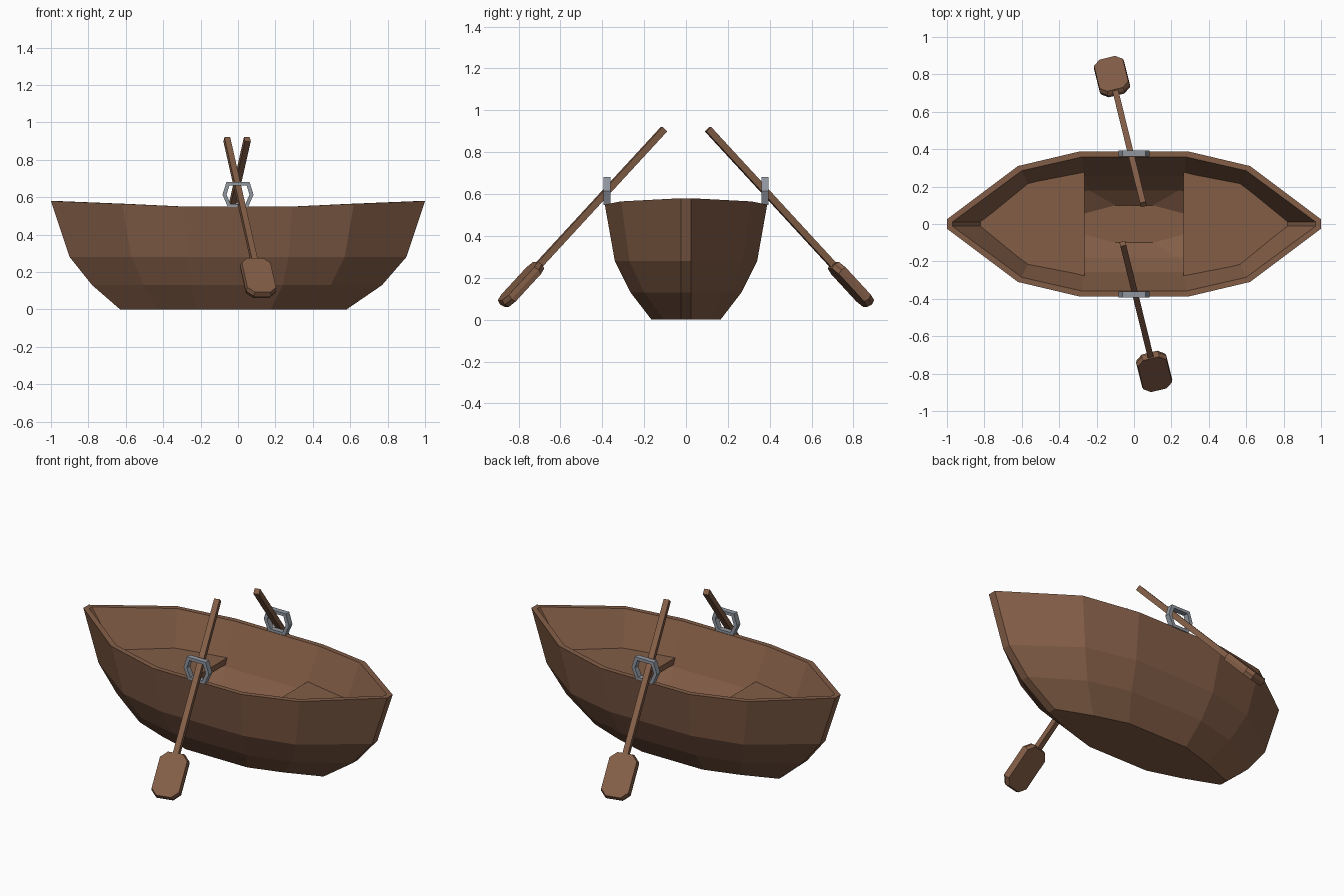
import bpy, bmesh, math
from mathutils import Vector, Matrix

if "Cube" in bpy.data.objects:
    bpy.data.objects.remove(bpy.data.objects["Cube"])


def material(name, rgb):
    m = bpy.data.materials.new(name)
    m.diffuse_color = (*rgb, 1)
    m.use_nodes = True
    m.node_tree.nodes["Principled BSDF"].inputs["Base Color"].default_value = m.diffuse_color
    return m


WOOD = material("brown wood", (0.225, 0.110, 0.062))
METAL = material("grey metal", (0.283, 0.309, 0.352))


def finish(bm, name, mat):
    bmesh.ops.recalc_face_normals(bm, faces=bm.faces[:])
    mesh = bpy.data.meshes.new(name)
    bm.to_mesh(mesh)
    bm.free()
    mesh.materials.append(mat)
    ob = bpy.data.objects.new(name, mesh)
    bpy.context.collection.objects.link(ob)
    return ob


def loft(bm, rings, closed=False):
    """Skin a list of equal-length point rings; cap the ends or join them."""
    vs = [[bm.verts.new(p) for p in r] for r in rings]
    n = len(vs[0])
    pairs = list(zip(vs, vs[1:])) + ([(vs[-1], vs[0])] if closed else [])
    for a, b in pairs:
        for i in range(n):
            j = (i + 1) % n
            bm.faces.new((a[i], a[j], b[j], b[i]))
    if not closed:
        bm.faces.new(vs[0])
        bm.faces.new(vs[-1])


# Hull: outside layers from keel to rim, then inside layers back down
def hull_ring(tip, tip_y, sx, sy, mx, my, z, sheer=0, shift=0):
    quarter = [(tip, tip_y, z + sheer), (sx, sy, z + sheer / 2), (mx, my, z)]
    half = quarter + [(-x, y, h) for x, y, h in reversed(quarter)]
    full = half + [(x, -y, h) for x, y, h in reversed(half)]
    return [(x + shift, y, h) for x, y, h in full]


layers = [
    hull_ring(0.605, 0.025, 0.40, 0.105, 0.20, 0.165, 0.0, 0, -0.025),
    hull_ring(0.775, 0.025, 0.50, 0.20, 0.245, 0.265, 0.13, 0, -0.005),
    hull_ring(0.90, 0.025, 0.57, 0.27, 0.27, 0.34, 0.28),
    hull_ring(1.0, 0.025, 0.62, 0.31, 0.29, 0.388, 0.55, 0.03),
    hull_ring(0.97, 0.012, 0.60, 0.285, 0.28, 0.358, 0.55, 0.03),
    hull_ring(0.79, 0.012, 0.56, 0.20, 0.265, 0.257, 0.32),
    hull_ring(0.65, 0.012, 0.45, 0.14, 0.24, 0.18, 0.22),
    hull_ring(0.50, 0.010, 0.25, 0.06, 0.10, 0.10, 0.15),
]
bm = bmesh.new()
loft(bm, layers)
finish(bm, "hull", WOOD)

# Seats: a plank filling each pointed end
for side, label in ((-1, "left"), (1, "right")):
    half = [(0.265, 0.277), (0.57, 0.218), (0.825, 0.012)]
    outline = half + [(x, -y) for x, y in reversed(half)]
    bm = bmesh.new()
    loft(bm, [[(side * x, y, z) for x, y in outline] for z in (0.33, 0.365)])
    finish(bm, label + "_seat", WOOD)

# Oars: square shaft and octagonal blade, modelled along -z then laid on their axis
top = Vector((-0.06, -0.105, 0.91))
end = Vector((0.13, -0.877, 0.072))
axis = (end - top).normalized()
length = (end - top).length
wide = axis.cross(Vector((0, 0, 1))).normalized() * -1
flat = wide.cross(-axis).normalized() * -1
place = Matrix.Translation(top) @ Matrix((wide, flat, -axis)).transposed().to_4x4()


def blade_ring(scale, y):
    w, h, c = 0.083 * scale, 0.133 * scale, 0.036
    mid = -(length - 0.133)
    corners = [(w, h - c), (w - c, h), (c - w, h), (-w, h - c),
               (-w, c - h), (c - w, -h), (w - c, -h), (w, c - h)]
    return [(x, y, mid + z) for x, z in corners]


for turn, label in ((0, "front"), (math.pi, "back")):
    bm = bmesh.new()
    s = 0.016
    loft(bm, [[(-s, -s, z), (s, -s, z), (s, s, z), (-s, s, z)]
              for z in (0, 0.24 - length)])
    loft(bm, [blade_ring(0.95, -0.023), blade_ring(1, 0), blade_ring(0.95, 0.023)])
    bm.transform(Matrix.Translation((-0.01 if turn else 0, 0, 0))
                 @ Matrix.Rotation(turn, 4, "Z") @ place)
    finish(bm, label + "_oar", WOOD)

# Oarlocks: six-sided metal ring standing on each rim
right = [(0.054, -0.067), (0.083, 0), (0.062, 0.067)]
hexagon = right + [(-x, z) for x, z in reversed(right)]
for side, label in ((-1, "front"), (1, "back")):
    rings = []
    for scale, y in ((1, -0.016), (1, 0.016), (0.74, 0.016), (0.74, -0.016)):
        rings.append([(x * scale, side * 0.377 + y, 0.614 + z * scale) for x, z in hexagon])
    bm = bmesh.new()
    loft(bm, rings, closed=True)
    finish(bm, label + "_oarlock", METAL)
